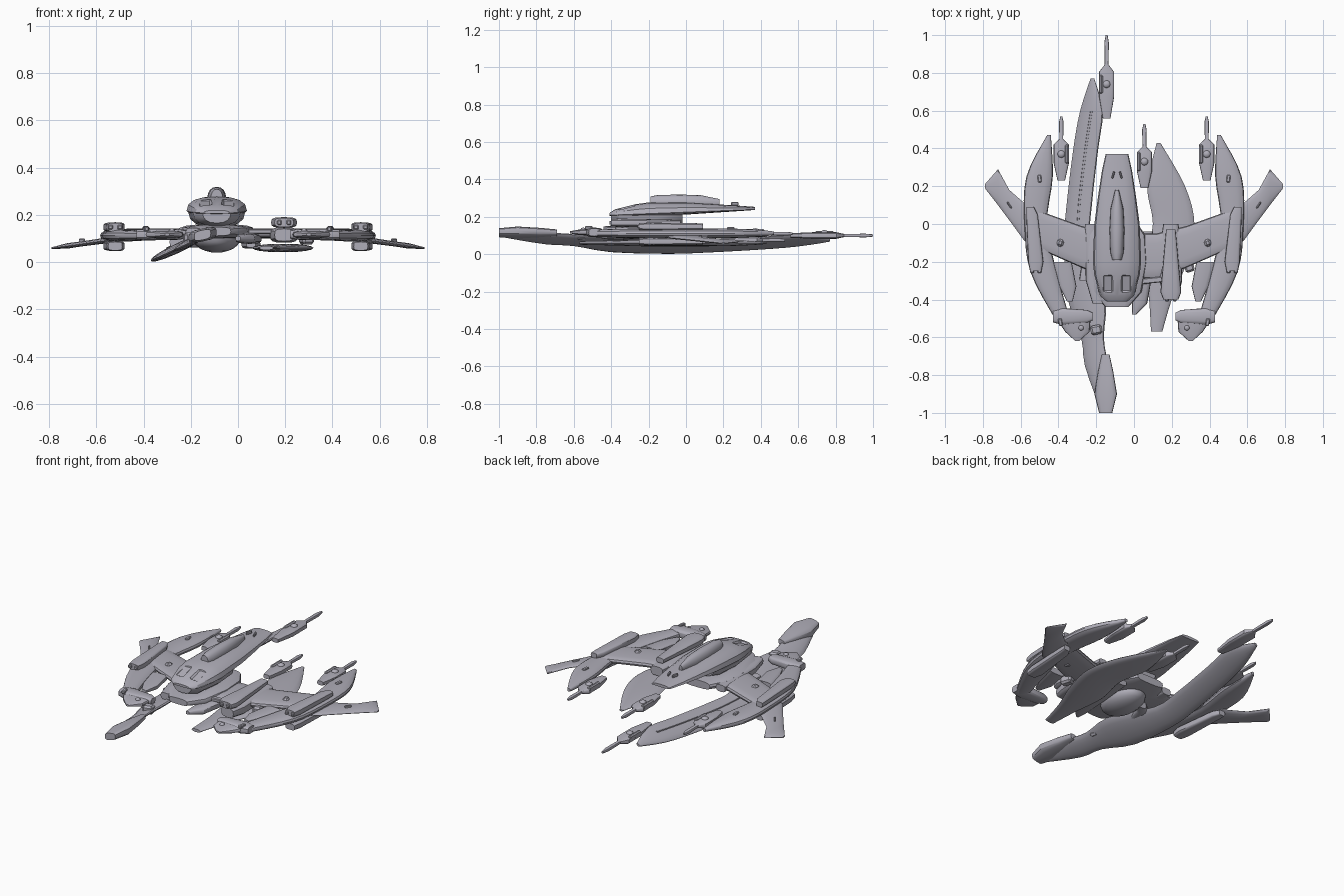
import bpy, bmesh, math
from mathutils import Vector

if "Cube" in bpy.data.objects:
    bpy.data.objects.remove(bpy.data.objects["Cube"], do_unlink=True)

hull_colour = (.43, .42, .48, 1)
metal = bpy.data.materials.new("hull_grey")
metal.use_nodes = True
metal.diffuse_color = hull_colour
metal.node_tree.nodes["Principled BSDF"].inputs["Base Color"].default_value = hull_colour


def smooth(ob):
    bpy.ops.object.select_all(action="DESELECT")
    ob.select_set(True)
    bpy.context.view_layer.objects.active = ob
    bpy.ops.object.shade_smooth_by_angle(angle=math.radians(32))


def finish(name, bm, location=(0, 0, 0)):
    bmesh.ops.recalc_face_normals(bm, faces=bm.faces)
    mesh = bpy.data.meshes.new(name)
    bm.to_mesh(mesh)
    bm.free()
    mesh.materials.append(metal)
    ob = bpy.data.objects.new(name, mesh)
    ob.location = location
    bpy.context.collection.objects.link(ob)
    smooth(ob)
    return ob


def refine(points, steps):
    """Smooth curve through the points."""
    padded = [points[0], *points, points[-1]]
    result = []
    for before, start, end, after in zip(padded, padded[1:], padded[2:], padded[3:]):
        leave = (end - before) / 2 - (end - start)
        arrive = (after - start) / 2 - (end - start)
        for k in range(steps):
            t = k / steps
            result.append(start.lerp(end, t) + t * (1 - t) * ((1 - t) * leave - t * arrive))
    return result + [points[-1]]


def loft(name, path, z, thick, centre=0, taper=.5, mid=.5, power=.6,
         tilt=0, along="y", side=1, steps=1, sides=16):
    """Skin over rounded sections. Path: (position, half width[, centre]).
    The section gets thinner where it gets narrower."""
    points = [Vector((*p, centre)[:3]) for p in path]
    widest = max(p.y for p in points)
    bm = bmesh.new()
    rings = []
    for position, half, middle in refine(points, steps):
        height = thick * (half / widest) ** taper
        level = z(position, middle) if callable(z) else z
        ring = []
        for i in range(sides):
            angle = math.tau * i / sides
            c, s = (math.copysign(abs(v) ** power, v) for v in (math.cos(angle), math.sin(angle)))
            across = middle + c * half
            up = level + s * height * (1 - mid if s > 0 else mid) + tilt * c * half
            x, y = (across, position) if along == "y" else (position, across)
            ring.append(bm.verts.new((x * side, y, up)))
        rings.append(ring)
    for a, b in zip(rings, rings[1:]):
        for i in range(sides):
            bm.faces.new((a[i - 1], a[i], b[i], b[i - 1]))
    bm.faces.new(rings[0])
    bm.faces.new(rings[-1])
    return finish(name, bm)


def box(name, location, width=.02, length=.04, height=.02, turn=0):
    bm = bmesh.new()
    bmesh.ops.create_cube(bm, size=1)
    bmesh.ops.scale(bm, vec=Vector((width, length, height)), verts=bm.verts)
    bmesh.ops.bevel(bm, geom=bm.edges[:], offset=height / 5, segments=1, affect="EDGES")
    ob = finish(name, bm, location)
    ob.rotation_euler.z = turn
    return ob


def ball(name, location, radius, stretch=1, flatten=.7):
    bm = bmesh.new()
    bmesh.ops.create_uvsphere(bm, u_segments=20, v_segments=12, radius=radius)
    bmesh.ops.scale(bm, vec=Vector((1, stretch, flatten)), verts=bm.verts)
    return finish(name, bm, location)


def gun(tip_x, tip_y, z, side=1, stretch=1):
    """Rear gun: barrel, stepped body, swivel and rail."""
    shape = [(0, .005), (.03, .012), (.12, .01), (.15, .04), (.25, .04), (.34, .02)]
    path = [(tip_y - d * stretch, half) for d, half in shape]
    loft("rear_gun", path, z, .035, centre=tip_x, power=.5, side=side)
    middle = tip_y - .2 * stretch
    ball("gun_swivel", (side * tip_x, middle, z + .015), .02)
    box("gun_rail", (side * (tip_x - .03), middle, z + .01), length=.1, height=.03)


# Command pod with two recessed windows, canopy and rear vents
pod_x = -.09
pod = loft("command_pod", [(-.41, .055), (-.38, .09), (-.27, .12), (-.2, .128), (0, .12),
                           (.15, .1), (.28, .08), (.37, .06)],
           lambda y, x: .225 + .04 * y, .075, centre=pod_x, taper=2, mid=.2, power=.8)
for sign in (-1, 1):
    cutter = box("window_cutter", (pod_x + sign * .05, -.32, .27), width=.06, length=.1, height=.05)
    cutter.rotation_euler.x = .3
    cutter.hide_render = True
    bpy.context.view_layer.objects.active = pod
    cut = pod.modifiers.new("window", "BOOLEAN")
    cut.operation, cut.object, cut.solver = "DIFFERENCE", cutter, "EXACT"
    bpy.ops.object.modifier_apply(modifier=cut.name)
    bpy.data.objects.remove(cutter, do_unlink=True)
    box("pod_vent", (pod_x + sign * .02, .26, .27), width=.01, turn=sign * .3)
smooth(pod)
loft("canopy", [(-.19, .025), (-.15, .036), (-.03, .04), (.08, .034), (.18, .01)],
     .27, .07, centre=pod_x, mid=.3, power=.9)

# Neck, central hull and belly tank
loft("neck", [(-.4, .06), (-.36, .1), (-.2, .12), (-.07, .11), (-.02, .08)],
     .21, .07, centre=pod_x, mid=.9, power=.85)
loft("central_hull", [(-.44, .06), (-.36, .13), (-.2, .16), (-.06, .15), (.03, .09)],
     .13, .06, centre=pod_x)
ball("belly_tank", (pod_x, -.2, .1), .1, stretch=1.5, flatten=.6)
loft("hull_side_block", [(-.42, .03, -.19), (-.3, .045, -.21), (0, .03, -.23)], .125, .05)
loft("prow_fin", [(-.48, .01), (-.42, .04, .03), (-.25, .05, .05), (-.04, .04, .06)], .1, .045)
for y in (-.1, -.2, -.3):
    box("cross_strut", (.08, y, .13), width=.14, length=.03, turn=.1)

# Paired outer parts
for side in (1, -1):
    gun(.385, .57, .11, side)
    loft("wing_spar", [(0, .12, -.17), (.12, .12, -.17), (.28, .11, -.12), (.53, .1, -.02)],
         .122, .042, along="x", side=side)
    loft("outer_boom", [(.47, .01, .45), (.25, .07, .5), (0, .06, .52), (-.25, .07, .48), (-.5, .04, .38)],
         .112, .05, power=.8, side=side, steps=4)
    for label, z in (("upper_pod", .148), ("lower_pod", .068)):
        loft(label, [(.09, .02, .55), (.05, .03, .54), (-.2, .04, .52), (-.25, .03, .52)],
             z, .042, power=.5, side=side)
    for offset in (-.02, .02):
        box("pod_muzzle", (side * (.52 + offset), -.24, .148))
    loft("wing_tip", [(.52, .11, -.02), (.58, .1, .01), (.66, .08, .1), (.72, .095, .195), (.79, .01, .2)],
         lambda x, y: .1 - (x - .5) * .14, .025, power=1, along="x", side=side)
    loft("claw_bar", [(.22, .02), (.25, .035), (.38, .045), (.43, .03)],
         .117, .05, centre=-.49, along="x", side=side)
    loft("claw_nose", [(-.5, .09, .32), (-.57, .065, .3), (-.62, .01, .3)], .117, .035, side=side)
    ball("claw_button", (side * .28, -.55, .132), .014)
    box("claw_latch", (side * .39, -.52, .14), turn=side * -.2)
    box("boom_hatch", (side * .5, .24, .135), turn=side * -.1)
    box("tip_hatch", (side * .66, .1, .09), width=.01, turn=side * -.6)
    box("spar_bracket", (side * .39, -.1, .125), width=.035, height=.055, turn=side * .3)
    loft("boom_brace", [(-.41, .015, .34), (-.33, .045, .35), (-.2, .05, .38)], .112, .035, side=side)

# Inner gun pod above its leaf-shaped blade
gun(.055, .53, .075)
loft("inner_pod", [(-.03, .025), (-.25, .045), (-.36, .055), (-.4, .04)], .168, .045, centre=.195)
loft("inner_pod_base", [(0, .04), (-.1, .055), (-.3, .06), (-.38, .04)], .115, .065, centre=.195)
for offset in (-.02, .02):
    box("inner_pod_muzzle", (.195 + offset, -.39, .168))
loft("inner_blade", [(.43, .01, .13), (.2, .1, .17), (0, .11, .21), (-.2, .11, .17),
                     (-.4, .06, .14), (-.57, .03, .12)], .06, .035, power=1, steps=4)
box("inner_blade_brace", (.29, -.22, .1), width=.05, length=.07, height=.05, turn=.3)


# Long blade, tilted so that its outer edge is low
def slope(y, x):
    return .46 * (x + .385)


long_blade = [(.77, .01, -.22), (.6, .06, -.225), (.4, .066, -.255), (.1, .067, -.29), (-.1, .07, -.3),
              (-.4, .1, -.25), (-.6, .06, -.22), (-.75, .06, -.2), (-.95, .02, -.17)]
loft("long_blade", long_blade, slope, .045, power=1, tilt=.46, steps=3)
loft("long_blade_ridge", [(y, .006, x) for y, half, x in long_blade[1:5]],
     lambda y, x: slope(y, x) + .018, .01, sides=8, steps=3)
loft("long_blade_cap", [(-.69, .02), (-.78, .04), (-.9, .06), (-1, .035)], .115, .055, centre=-.15, tilt=.2)
loft("blade_mount", [(-.14, .035, -.17), (-.2, .045, -.23), (-.3, .04, -.25)], .085, .05)
box("blade_collar", (-.2, -.56, .1), width=.06, length=.05, height=.05, turn=.2)
gun(-.145, 1, .1, stretch=1.3)
